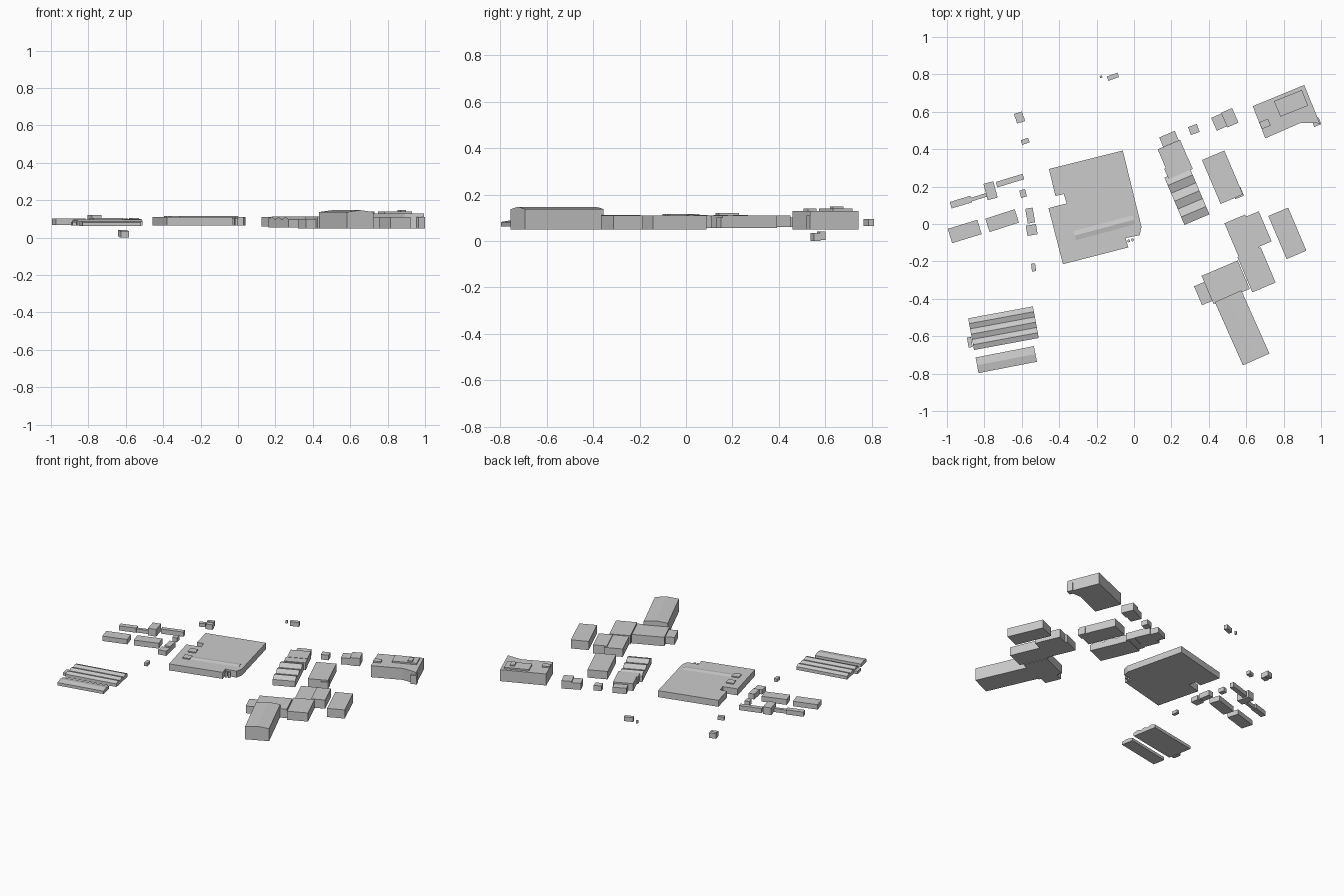
import bpy
from math import radians, cos, sin, pi


def prism(name, pts, z0, z1):
    """Upright block from a footprint outline."""
    n = len(pts)
    verts = [(x, y, z) for z in (z0, z1) for x, y in pts]
    faces = [tuple(range(n))[::-1], tuple(range(n, 2 * n))]
    faces += [(i, (i + 1) % n, n + (i + 1) % n, n + i) for i in range(n)]
    me = bpy.data.meshes.new(name)
    me.from_pydata(verts, [], faces)
    ob = bpy.data.objects.new(name, me)
    bpy.context.collection.objects.link(ob)
    return ob


def place(u, v, cx, cy, a):
    c, s = cos(radians(a)), sin(radians(a))
    return cx + u * c - v * s, cy + u * s + v * c


def block(name, cx, cy, w, d, a, z0, z1):
    corners = ((-1, -1), (1, -1), (1, 1), (-1, 1))
    return prism(name, [place(i * w / 2, j * d / 2, cx, cy, a) for i, j in corners], z0, z1)


def ridged(name, cx, cy, w, d, a, z0, eave, ridge, n):
    """Block whose roof has n gables side by side across its depth."""
    prof = [(-d / 2, z0)]
    prof += [(-d / 2 + d * i / (2 * n), ridge if i % 2 else eave) for i in range(2 * n + 1)]
    prof += [(d / 2, z0)]
    m = len(prof)
    verts = [(*place(u, v, cx, cy, a), z) for u in (-w / 2, w / 2) for v, z in prof]
    faces = [tuple(range(m))[::-1], tuple(range(m, 2 * m))]
    faces += [(i, (i + 1) % m, m + (i + 1) % m, m + i) for i in range(m)]
    me = bpy.data.meshes.new(name)
    me.from_pydata(verts, [], faces)
    ob = bpy.data.objects.new(name, me)
    bpy.context.collection.objects.link(ob)
    return ob


# Central hall with notched outline, roof boxes, low roof ridge and two tanks
hall = [(-0.455, 0.294), (-0.42, 0.15), (-0.375, 0.16), (-0.36, 0.11), (-0.457, 0.085),
        (-0.38, -0.215), (-0.03, -0.125), (-0.045, -0.075), (0.03, -0.06), (0.04, -0.015),
        (-0.06, 0.393)]
prism("central_hall", hall, 0.065, 0.11)
block("hall_roof_box_back", -0.365, 0.027, 0.05, 0.05, 14, 0.105, 0.117)
block("hall_roof_box_front", -0.34, -0.07, 0.05, 0.05, 14, 0.105, 0.117)
ridged("hall_roof_ridge", -0.16, -0.02, 0.33, 0.05, 15, 0.108, 0.11, 0.115, 1)
for i, (x, y) in enumerate(((-0.028, -0.09), (-0.008, -0.085))):
    ring = [(x + 0.008 * cos(k * pi / 6), y + 0.008 * sin(k * pi / 6)) for k in range(12)]
    prism(f"hall_tank_{i}", ring, 0.065, 0.105)

# Western row of small buildings
west = [(-0.905, -0.04, 0.165, 0.08, 17, 0.068, 0.102),
        (-0.705, 0.018, 0.165, 0.075, 18, 0.068, 0.105),
        (-0.925, 0.117, 0.115, 0.036, 17, 0.07, 0.102),
        (-0.83, 0.143, 0.10, 0.02, 17, 0.07, 0.095),
        (-0.767, 0.178, 0.055, 0.09, 15, 0.07, 0.12),
        (-0.663, 0.232, 0.15, 0.03, 17, 0.07, 0.102),
        (-0.593, 0.163, 0.032, 0.04, 14, 0.07, 0.10),
        (-0.555, 0.045, 0.04, 0.08, 10, 0.068, 0.105),
        (-0.547, -0.032, 0.055, 0.055, 10, 0.068, 0.10)]
for i, b in enumerate(west):
    block(f"west_building_{i}", *b)

# Scattered sheds, including the lowest one at ground level
sheds = [(-0.537, -0.232, 0.022, 0.042, 8, 0.068, 0.09),
         (-0.582, 0.442, 0.042, 0.026, 20, 0.068, 0.092),
         (-0.608, 0.558, 0.045, 0.03, 17, 0.0, 0.035),
         (-0.617, 0.583, 0.045, 0.025, 17, 0.005, 0.04),
         (-0.113, 0.787, 0.06, 0.025, 20, 0.065, 0.095),
         (-0.176, 0.787, 0.012, 0.012, 20, 0.065, 0.085)]
for i, b in enumerate(sheds):
    block(f"shed_{i}", *b)

# Low sheds with shallow parallel gables
ridged("low_shed_wide", -0.698, -0.557, 0.352, 0.172, 10.5, 0.065, 0.087, 0.097, 3)
ridged("low_shed_narrow", -0.683, -0.725, 0.318, 0.085, 11, 0.062, 0.082, 0.089, 1)
block("low_shed_annex", -0.878, -0.632, 0.022, 0.055, 10, 0.065, 0.085)

# Workshop with alternating gable roof stripes and stepped rear blocks
ridged("workshop", 0.283, 0.15, 0.145, 0.275, 23, 0.055, 0.096, 0.112, 3)
block("workshop_middle", 0.238, 0.295, 0.14, 0.06, 23, 0.058, 0.108)
block("workshop_rear", 0.208, 0.374, 0.13, 0.11, 23, 0.06, 0.11)
block("workshop_rear_annex", 0.187, 0.455, 0.09, 0.055, 23, 0.06, 0.10)

# Eastern halls
east = [(0.473, 0.25, 0.13, 0.255, 23, 0.055, 0.11),
        (0.555, 0.165, 0.05, 0.05, 23, 0.055, 0.10),
        (0.32, 0.505, 0.05, 0.045, 20, 0.06, 0.095),
        (0.455, 0.545, 0.06, 0.075, 24, 0.055, 0.10),
        (0.512, 0.568, 0.065, 0.085, 24, 0.055, 0.11),
        (0.82, -0.05, 0.115, 0.25, 23, 0.05, 0.11),
        (0.578, -0.065, 0.12, 0.20, 23, 0.05, 0.105),
        (0.66, -0.03, 0.09, 0.175, 23, 0.05, 0.11),
        (0.655, -0.245, 0.135, 0.205, 23, 0.05, 0.11),
        (0.49, -0.312, 0.21, 0.165, 23, 0.05, 0.112),
        (0.37, -0.372, 0.06, 0.11, 23, 0.05, 0.10)]
for i, b in enumerate(east):
    block(f"east_hall_{i}", *b)

# Tall long hall with a gentle gable
ridged("tall_hall", 0.578, -0.555, 0.37, 0.155, 114, 0.05, 0.137, 0.147, 1)

# North-east block with raised roof levels
prism("corner_block", [(0.635, 0.63), (0.702, 0.458), (0.89, 0.54), (0.975, 0.54),
                       (0.995, 0.535), (0.91, 0.743)], 0.05, 0.13)
corner = [("corner_roof_level", 0.84, 0.645, 0.16, 0.09, 22, 0.125, 0.14),
          ("corner_roof_box", 0.875, 0.65, 0.03, 0.05, 22, 0.135, 0.148),
          ("corner_front_box", 0.70, 0.535, 0.05, 0.04, 22, 0.125, 0.139),
          ("corner_annex", 0.975, 0.545, 0.04, 0.04, 22, 0.05, 0.11)]
for b in corner:
    block(*b)
